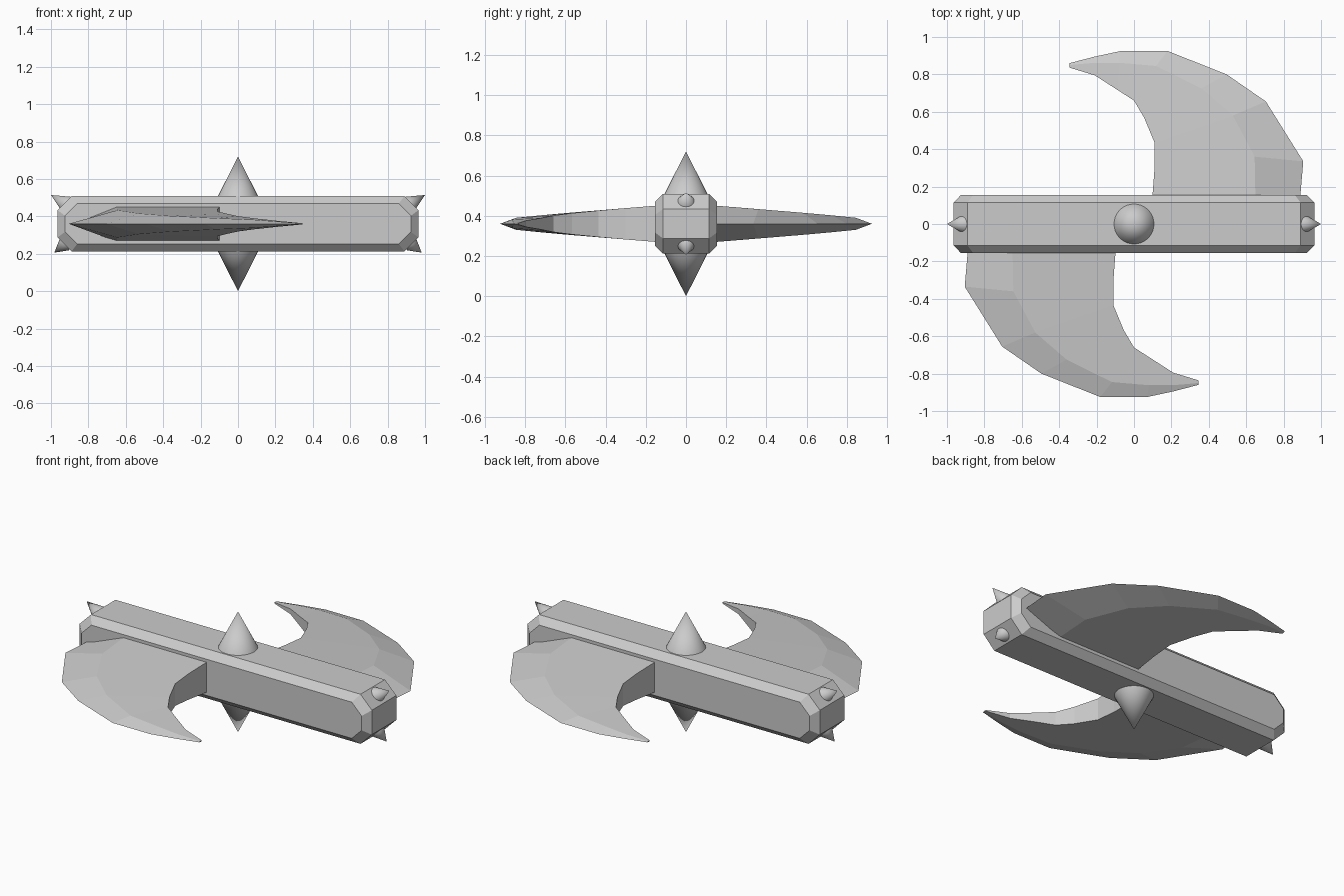
import bpy, bmesh, math
from mathutils import Vector, Matrix

if "Cube" in bpy.data.objects:
    bpy.data.objects.remove(bpy.data.objects["Cube"])

MID = 0.36  # height of the symmetry plane


def finish(bm, name):
    bmesh.ops.recalc_face_normals(bm, faces=bm.faces[:])
    me = bpy.data.meshes.new(name)
    bm.to_mesh(me)
    bm.free()
    ob = bpy.data.objects.new(name, me)
    bpy.context.collection.objects.link(ob)
    return ob


def loft(name, rings):
    """Join equal-sized point rings with quads and cap both ends."""
    bm = bmesh.new()
    vs = [[bm.verts.new(p) for p in r] for r in rings]
    n = len(vs[0])
    for a, b in zip(vs, vs[1:]):
        for i in range(n):
            j = (i + 1) % n
            bm.faces.new((a[i], a[j], b[j], b[i]))
    bm.faces.new(vs[0])
    bm.faces.new(vs[-1])
    return finish(bm, name)


def spike(name, base, tip, radius, segments):
    """Smooth cone from the base centre to the tip."""
    base, tip = Vector(base), Vector(tip)
    d = tip - base
    m = Matrix.Translation((base + tip) / 2) @ d.to_track_quat('Z', 'Y').to_matrix().to_4x4()
    bm = bmesh.new()
    bmesh.ops.create_cone(bm, cap_ends=True, segments=segments, radius1=radius,
                          radius2=0, depth=d.length, matrix=m)
    for f in bm.faces:
        f.smooth = len(f.verts) < 5
    return finish(bm, name)


# Central bar: cut-corner profile with bevelled front and back rims
def octagon(y, hx, hz, cut):
    pts = [(hx, hz - cut), (hx - cut, hz), (cut - hx, hz), (-hx, hz - cut),
           (-hx, cut - hz), (cut - hx, -hz), (hx - cut, -hz), (hx, cut - hz)]
    return [(x, y, MID + z) for x, z in pts]


loft("bar", [octagon(-0.155, 0.925, 0.108, 0.065), octagon(-0.115, 0.965, 0.148, 0.075),
             octagon(0.115, 0.965, 0.148, 0.075), octagon(0.155, 0.925, 0.108, 0.065)])

# Curved blades: sharp outer edge, thick ridge, flat inner wall
# outer x y, ridge x y, inner x y, half thickness at ridge, at inner wall
STATIONS = [
    (0.885, 0.10, 0.65, 0.10, 0.095, 0.10, 0.094, 0.094),
    (0.905, 0.335, 0.645, 0.36, 0.11, 0.30, 0.073, 0.078),
    (0.705, 0.655, 0.528, 0.58, 0.11, 0.435, 0.055, 0.066),
    (0.495, 0.80, 0.36, 0.725, 0.055, 0.567, 0.042, 0.053),
    (0.18, 0.925, 0.118, 0.845, 0.0, 0.66, 0.030, 0.041),
    (-0.07, 0.925, -0.08, 0.862, -0.09, 0.718, 0.022, 0.029),
    (-0.21, 0.895, -0.21, 0.862, -0.21, 0.795, 0.012, 0.016),
    (-0.345, 0.86, -0.345, 0.85, -0.345, 0.836, 0.003, 0.003),
]
for name, s in (("back_blade", 1), ("front_blade", -1)):
    rings = []
    for ox, oy, rx, ry, ix, iy, hr, hi in STATIONS:
        rings.append([(s * ox, s * oy, MID), (s * rx, s * ry, MID + hr), (s * ix, s * iy, MID + hi),
                      (s * ix, s * iy, MID - hi), (s * rx, s * ry, MID - hr)])
    loft(name, rings)

# Large centre spikes above and below
spike("top_spike", (0, 0, 0.508), (0, 0, 0.72), 0.107, 32)
spike("bottom_spike", (0, 0, 0.212), (0, 0, 0), 0.107, 32)

# Small spikes on the cut corners
for side, s in (("right", 1), ("left", -1)):
    spike(side + "_upper_spike", (s * 0.917, 0, 0.465), (s * 1.0, 0, 0.514), 0.046, 24)
    spike(side + "_lower_spike", (s * 0.925, 0, 0.252), (s * 0.982, 0, 0.206), 0.042, 24)
